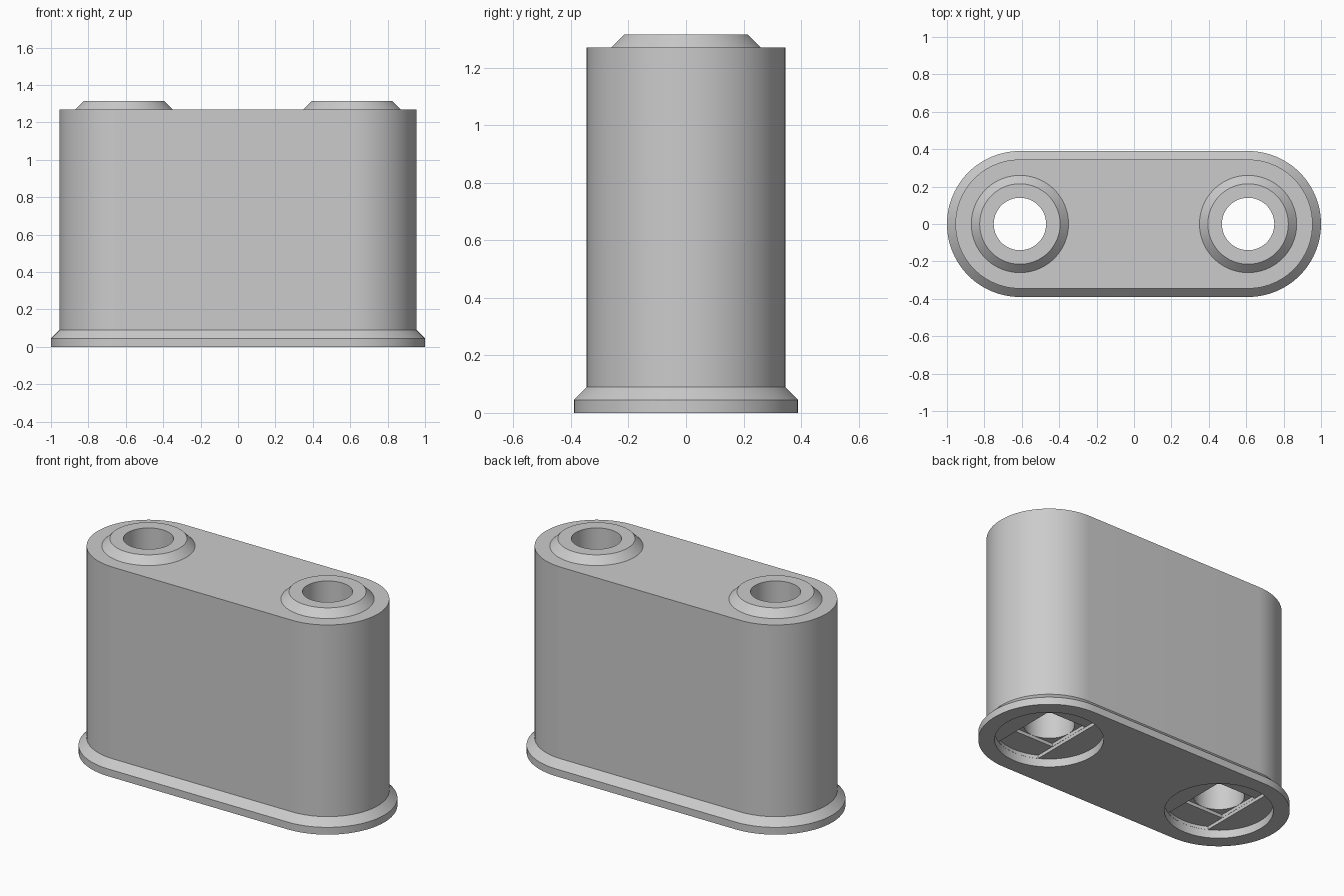
import bpy, bmesh, math

if "Cube" in bpy.data.objects:
    bpy.data.objects.remove(bpy.data.objects["Cube"], do_unlink=True)

SPAN = 0.61       # distance of each hole axis from the middle
HOLE = 0.14
RECESS = 0.30
TOP = 1.27
SEG = 96

grey = bpy.data.materials.new("plain grey")
grey.use_nodes = True
COLOUR = (0.6, 0.6, 0.6, 1)
grey.diffuse_color = COLOUR
grey.node_tree.nodes["Principled BSDF"].inputs["Base Color"].default_value = COLOUR


def circle(r, n=SEG):
    return [(r * math.cos(2 * math.pi * i / n), r * math.sin(2 * math.pi * i / n))
            for i in range(n)]


def stadium(r):
    pts = []
    for side in (1, -1):
        for i in range(SEG // 2 + 1):
            a = math.pi * i / (SEG // 2) - side * math.pi / 2
            pts.append((side * SPAN + r * math.cos(a), r * math.sin(a)))
    return pts


def rectangle(w, d):
    return [(-w, -d), (w, -d), (w, d), (-w, d)]


def slot(w, r, n=24):
    # Band across a circle: two straight sides closed by arcs
    a = math.acos(w / r)
    arc = [a + (math.pi - 2 * a) * i / n for i in range(n + 1)]
    pts = [(r * math.cos(t), r * math.sin(t)) for t in arc]
    return pts + [(-x, -y) for x, y in pts]


def loft(name, levels, x=0):
    """Closed solid through stacked outlines, given as (outline, height)."""
    bm = bmesh.new()
    rings = [[bm.verts.new((px + x, py, z)) for px, py in outline]
             for outline, z in levels]
    for low, high in zip(rings, rings[1:]):
        for i in range(len(low)):
            j = (i + 1) % len(low)
            bm.faces.new((low[i], low[j], high[j], high[i]))
    bm.faces.new(rings[0][::-1])
    bm.faces.new(rings[-1])
    mesh = bpy.data.meshes.new(name)
    bm.to_mesh(mesh)
    bm.free()
    mesh.materials.append(grey)
    ob = bpy.data.objects.new(name, mesh)
    bpy.context.collection.objects.link(ob)
    return ob


def combine(target, tool, operation):
    mod = target.modifiers.new(operation.lower(), "BOOLEAN")
    mod.object, mod.operation, mod.solver = tool, operation, "EXACT"
    bpy.context.view_layer.objects.active = target
    bpy.ops.object.modifier_apply(modifier=mod.name)
    bpy.data.objects.remove(tool, do_unlink=True)


# Rounded block with a chamfered foot flange
body = loft("spacer_body", [(stadium(0.39), 0), (stadium(0.39), 0.045),
                            (stadium(0.345), 0.09), (stadium(0.345), TOP)])

for x in (-SPAN, SPAN):
    # Chamfered boss on top
    boss = loft("boss", [(circle(0.26), TOP - 0.03), (circle(0.26), TOP),
                         (circle(0.215), TOP + 0.045)], x)
    combine(body, boss, "UNION")
    # Round recess below, stepping to a slot, a square and the through hole
    steps = [("recess", circle(RECESS), 0.05),
             ("slot", slot(HOLE + 0.002, RECESS - 0.001), 0.07),
             ("square", rectangle(HOLE + 0.001, HOLE + 0.001), 0.09),
             ("hole", circle(HOLE), TOP + 0.2)]
    for name, outline, height in steps:
        cutter = loft(name, [(outline, -0.1), (outline, height)], x)
        combine(body, cutter, "DIFFERENCE")

bpy.ops.object.select_all(action="DESELECT")
body.select_set(True)
bpy.context.view_layer.objects.active = body
bpy.ops.object.shade_smooth_by_angle(angle=math.radians(30))
